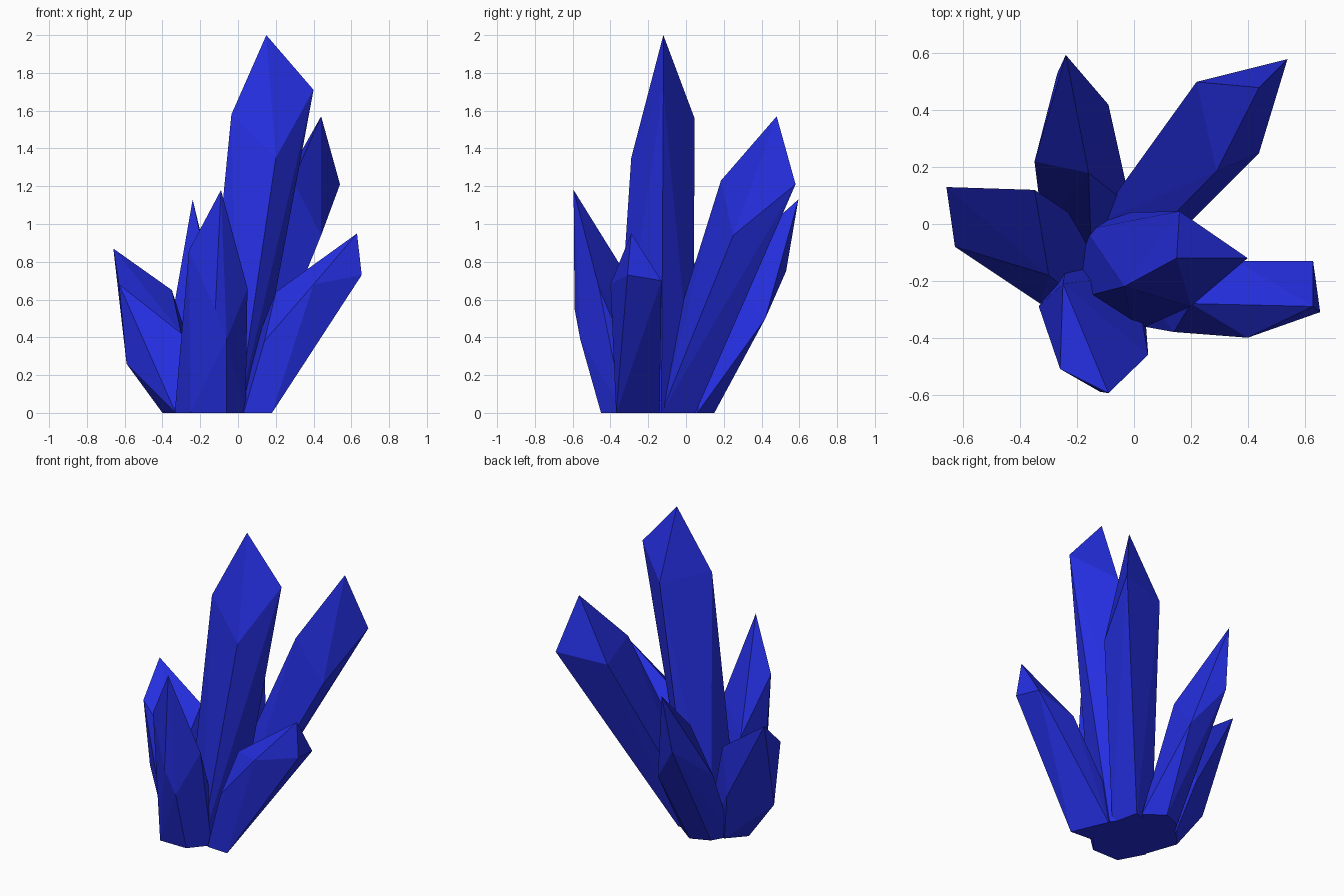
import bpy, bmesh, math

mat = bpy.data.materials.new("blue_crystal")
mat.diffuse_color = (0.018, 0.028, 0.75, 1)


def crystal(name, base, shoulders, tip):
    """Faceted shard: base corners on the ground, uneven shoulder corners and a point,
    skinned as a convex hull."""
    bm = bmesh.new()
    for p in [(x, y, 0) for x, y in base] + shoulders + [tip]:
        bm.verts.new(p)
    bmesh.ops.convex_hull(bm, input=bm.verts[:])
    loose = [v for v in bm.verts if not v.link_faces]
    bmesh.ops.delete(bm, geom=loose, context='VERTS')
    bmesh.ops.dissolve_limit(bm, angle_limit=math.radians(2),
                             verts=bm.verts[:], edges=bm.edges[:])
    bmesh.ops.recalc_face_normals(bm, faces=bm.faces[:])
    me = bpy.data.meshes.new(name)
    bm.to_mesh(me)
    bm.free()
    me.materials.append(mat)
    ob = bpy.data.objects.new(name, me)
    bpy.context.collection.objects.link(ob)
    return ob


# Tall central shard
crystal("main_crystal",
        [(0.08, -0.13), (0.0, -0.38), (-0.19, -0.26), (-0.17, -0.02), (-0.06, 0.04)],
        [(0.40, -0.12, 1.71), (0.20, -0.29, 1.35), (-0.035, -0.22, 1.58),
         (0.16, 0.045, 1.56)],
        (0.15, -0.12, 2.0))

# Long shard leaning to the back right
crystal("back_right_crystal",
        [(0.02, 0.05), (0.06, -0.13), (-0.09, -0.20), (-0.14, 0.0)],
        [(0.54, 0.58, 1.21), (0.44, 0.25, 0.94), (0.29, 0.185, 1.23),
         (0.22, 0.50, 1.18)],
        (0.44, 0.48, 1.57))

# Shard leaning to the back
crystal("back_left_crystal",
        [(-0.13, 0.15), (-0.25, 0.10), (-0.32, -0.02), (-0.15, -0.10), (-0.01, 0.06)],
        [(-0.27, 0.53, 0.75), (-0.09, 0.42, 0.50), (-0.16, 0.18, 0.76),
         (-0.35, 0.22, 0.50)],
        (-0.24, 0.595, 1.13))

# Upright shard at the front
crystal("front_crystal",
        [(-0.25, -0.45), (-0.06, -0.45), (0.04, -0.33), (0.0, -0.18), (-0.24, -0.15),
         (-0.335, -0.29)],
        [(-0.26, -0.51, 0.86), (0.05, -0.46, 0.66), (-0.12, -0.59, 0.55),
         (-0.06, -0.56, 0.39), (-0.25, -0.21, 0.56)],
        (-0.09, -0.595, 1.18))

# Short shard leaning left
crystal("left_crystal",
        [(-0.40, -0.08), (-0.33, -0.28), (-0.20, -0.26), (-0.14, -0.02), (-0.30, 0.03)],
        [(-0.63, -0.08, 0.68), (-0.59, -0.07, 0.26), (-0.35, 0.12, 0.65),
         (-0.38, 0.12, 0.33), (-0.30, -0.18, 0.42)],
        (-0.66, 0.13, 0.87))

# Short shard leaning right
crystal("right_crystal",
        [(0.18, -0.37), (0.08, -0.14), (-0.05, -0.15), (0.03, -0.36)],
        [(0.655, -0.31, 0.73), (0.63, -0.13, 0.70), (0.40, -0.40, 0.68),
         (0.14, -0.38, 0.38), (0.36, -0.13, 0.62), (0.20, -0.28, 0.64)],
        (0.63, -0.29, 0.95))
